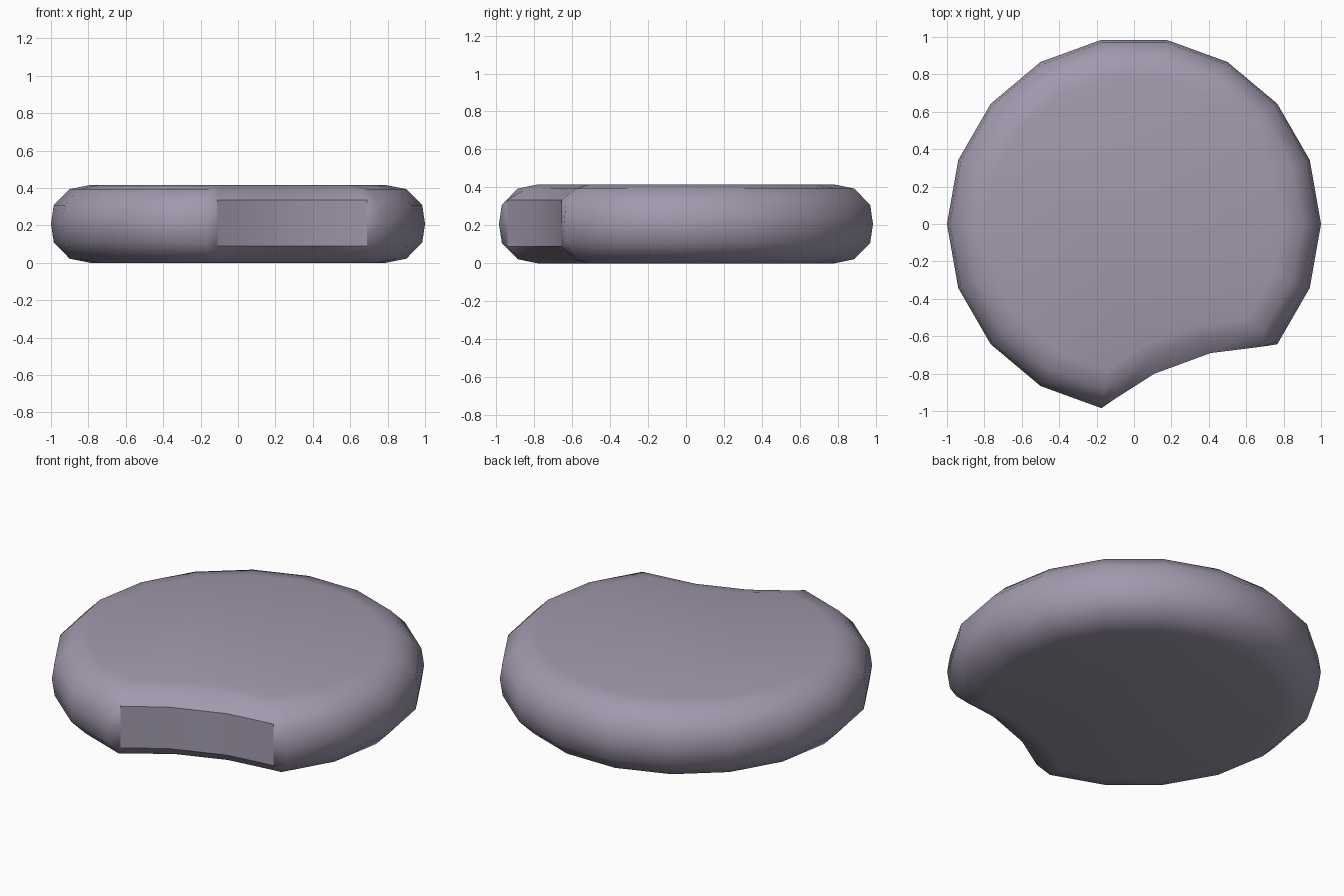
import bpy, bmesh, math

if "Cube" in bpy.data.objects:
    bpy.data.objects.remove(bpy.data.objects["Cube"])

# Outline: 18-sided disc with a bite taken out of the front right
def rim(deg):
    a = math.radians(deg)
    return (math.cos(a), math.sin(a), False)

bite = [(-0.11, -0.94, True), (0.11, -0.80, True), (0.41, -0.69, True), (0.69, -0.655, True)]
outline = [rim(d) for d in range(-40, 261, 20)] + bite

# Rounded edge profile (scale, z) and the flatter profile in the bite
rim_profile = [(0.79, 0.0), (0.9, 0.022), (0.985, 0.108), (1.0, 0.208),
               (0.985, 0.308), (0.9, 0.394), (0.79, 0.416)]
bite_profile = [(0.79, 0.0), (0.895, 0.022), (1.0, 0.09), (1.0, 0.208),
                (1.0, 0.335), (0.895, 0.394), (0.79, 0.416)]

bm = bmesh.new()
rings = []
for level in range(len(rim_profile)):
    ring = []
    for x, y, bitten in outline:
        s, z = (bite_profile if bitten else rim_profile)[level]
        ring.append(bm.verts.new((x * s, y * s, z)))
    rings.append(ring)

# Side walls and caps
n = len(outline)
wall = []
for level, (low, high) in enumerate(zip(rings, rings[1:])):
    for i in range(n):
        j = (i + 1) % n
        f = bm.faces.new((low[i], low[j], high[j], high[i]))
        if outline[i][2] and outline[j][2] and level in (2, 3):
            wall.append(f)
bm.faces.new(rings[0][::-1])
bm.faces.new(rings[-1])
bmesh.ops.recalc_face_normals(bm, faces=bm.faces[:])

# Smooth shading with a crisp border around the bitten wall
for f in bm.faces:
    f.smooth = True
for f in wall:
    for e in f.edges:
        if any(g not in wall for g in e.link_faces):
            e.smooth = False

mesh = bpy.data.meshes.new("bitten_disc")
bm.to_mesh(mesh)
bm.free()
obj = bpy.data.objects.new("bitten_disc", mesh)
bpy.context.collection.objects.link(obj)

# Muted purple-grey
mat = bpy.data.materials.new("muted_mauve")
mat.diffuse_color = (0.36, 0.32, 0.42, 1)
mat.use_nodes = True
mat.node_tree.nodes["Principled BSDF"].inputs["Base Color"].default_value = mat.diffuse_color
mesh.materials.append(mat)
